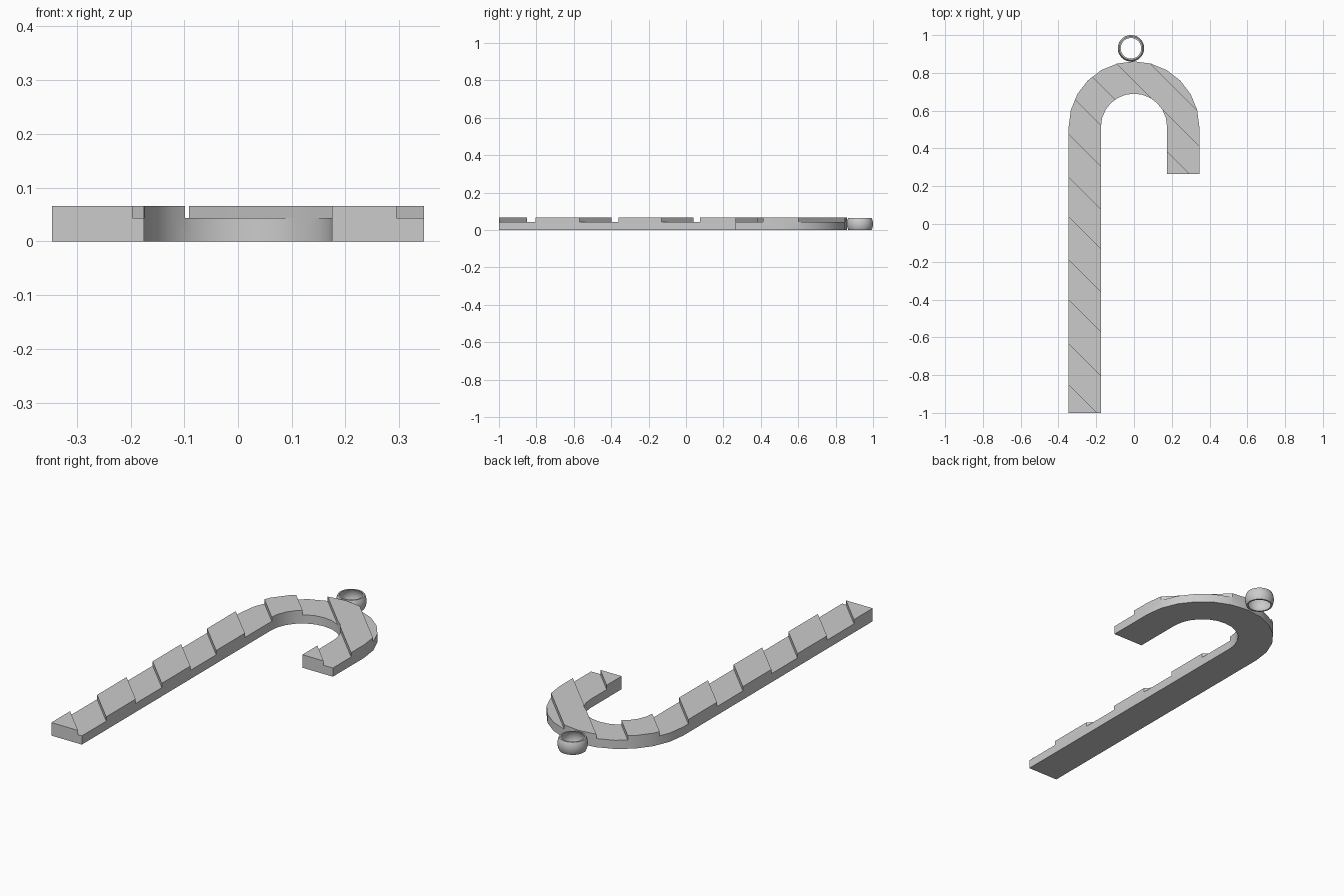
import bpy, bmesh, math
from mathutils import Vector

cube = bpy.data.objects.get("Cube")
if cube:
    bpy.data.objects.remove(cube, do_unlink=True)

OUTER, INNER = 0.346, 0.175      # hook radii
ARC_Y = 0.515                    # hook centre
LOW, HIGH = 0.044, 0.066         # groove floor and stripe top
# Raised diagonal bands, as ranges of x + y
BANDS = [(-2.0, -1.196), (-0.98, -0.744), (-0.535, -0.307),
         (-0.1, 0.13), (0.345, 0.56), (0.757, 0.937)]

grey = bpy.data.materials.new("plain grey")
grey.use_nodes = True
colour = (0.6, 0.6, 0.6, 1)
grey.diffuse_color = colour
grey.node_tree.nodes["Principled BSDF"].inputs["Base Color"].default_value = colour


def add_object(name, bm, angle):
    bmesh.ops.recalc_face_normals(bm, faces=bm.faces)
    mesh = bpy.data.meshes.new(name)
    bm.to_mesh(mesh)
    bm.free()
    mesh.materials.append(grey)
    obj = bpy.data.objects.new(name, mesh)
    bpy.context.collection.objects.link(obj)
    bpy.ops.object.select_all(action='DESELECT')
    obj.select_set(True)
    bpy.context.view_layer.objects.active = obj
    bpy.ops.object.shade_smooth_by_angle(angle=math.radians(angle))
    return obj


def raise_faces(bm, faces, height):
    new = bmesh.ops.extrude_face_region(bm, geom=faces)["geom"]
    verts = [v for v in new if isinstance(v, bmesh.types.BMVert)]
    bmesh.ops.translate(bm, verts=verts, vec=(0, 0, height))
    return [f for f in new if isinstance(f, bmesh.types.BMFace)]


# Cane body: a hooked strip, cut on the diagonals, with raised bands
bm = bmesh.new()
pairs = [((-OUTER, -1), (-INNER, -1))]
STEPS = 12
for i in range(STEPS + 1):
    a = math.pi * (1 - i / STEPS)
    c, s = math.cos(a), math.sin(a)
    pairs.append(((OUTER * c, ARC_Y + OUTER * s), (INNER * c, ARC_Y + INNER * s)))
pairs.append(((OUTER, 0.265), (INNER, 0.265)))
rows = [[bm.verts.new((x, y, 0)) for x, y in pair] for pair in pairs]
for (a, b), (c, d) in zip(rows, rows[1:]):
    bm.faces.new((a, b, d, c))

for band in BANDS:
    for offset in band:
        bmesh.ops.bisect_plane(
            bm, geom=bm.verts[:] + bm.edges[:] + bm.faces[:], dist=1e-5,
            plane_co=(offset, 0, 0), plane_no=Vector((1, 1, 0)).normalized())

top = raise_faces(bm, bm.faces[:], LOW)


def in_band(face):
    p = face.calc_center_median()
    return any(lo < p.x + p.y < hi for lo, hi in BANDS)


raise_faces(bm, [f for f in top if in_band(f)], HIGH - LOW)
bmesh.ops.dissolve_limit(bm, angle_limit=0.01, verts=bm.verts[:], edges=bm.edges[:])
add_object("cane_body", bm, 35)

# Hanging ring: a thin spherical band
bm = bmesh.new()
HALF, R_OUT, R_IN, SEGS = 0.032, 0.07, 0.063, 40
heights = [HALF * (i / 4 - 1) for i in range(9)]
profile = [(math.sqrt(R_OUT ** 2 - z * z), z) for z in heights]
profile += [(math.sqrt(R_IN ** 2 - z * z), z) for z in reversed(heights)]
loops = []
for k in range(SEGS):
    t = math.tau * k / SEGS
    loops.append([bm.verts.new((r * math.cos(t), r * math.sin(t), z)) for r, z in profile])
for k in range(SEGS):
    a, b = loops[k], loops[(k + 1) % SEGS]
    for j in range(len(profile)):
        n = (j + 1) % len(profile)
        bm.faces.new((a[j], b[j], b[n], a[n]))
ring = add_object("hanging_ring", bm, 40)
ring.location = (-0.016, 0.93, 0.033)
